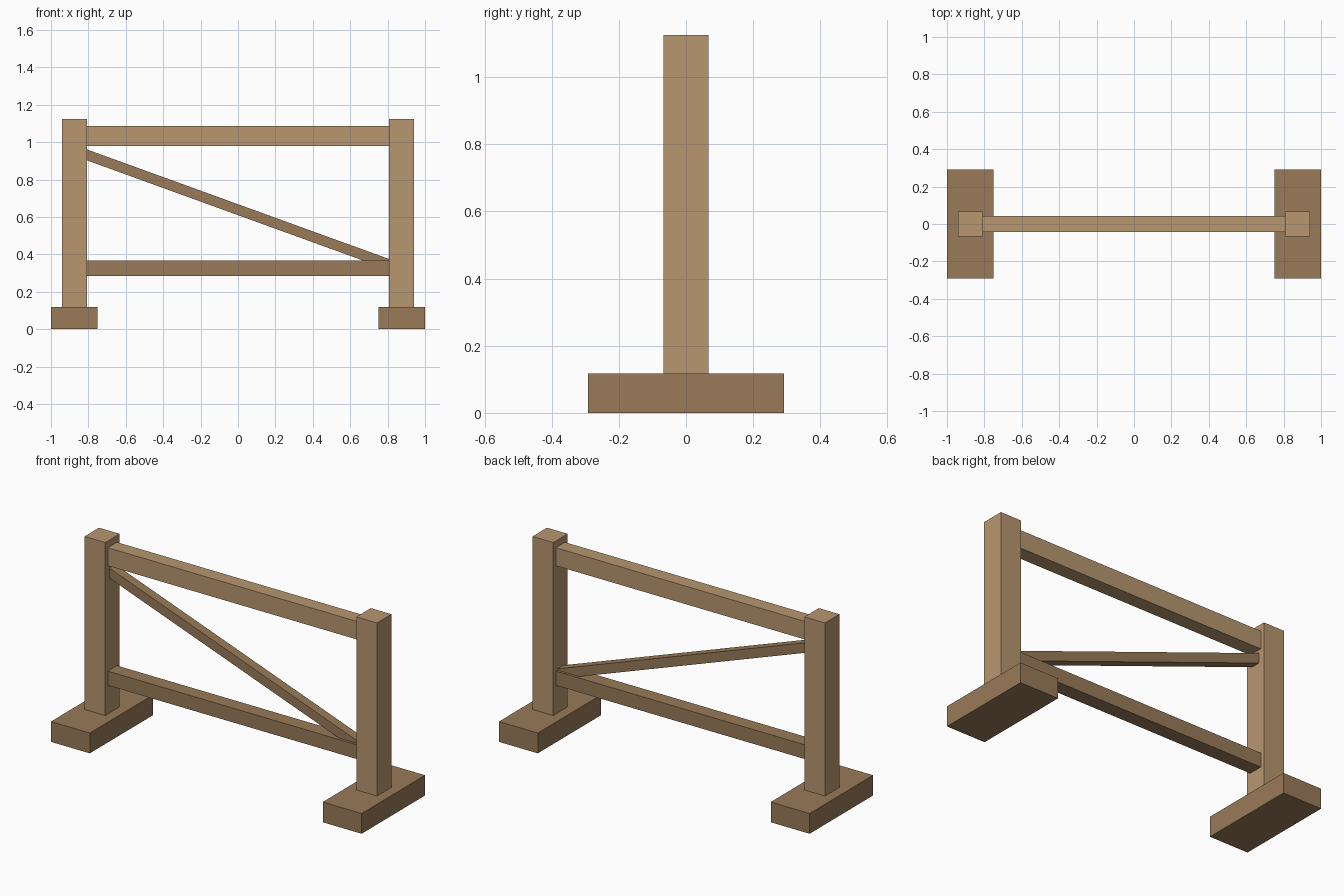
import bpy
from math import atan2, hypot

if "Cube" in bpy.data.objects:
    bpy.data.objects.remove(bpy.data.objects["Cube"])


def material(name, rgb):
    m = bpy.data.materials.new(name)
    m.diffuse_color = (*rgb, 1)
    m.use_nodes = True
    m.node_tree.nodes["Principled BSDF"].inputs["Base Color"].default_value = m.diffuse_color
    return m


light_wood = material("light_wood", (0.48, 0.31, 0.16))
dark_wood = material("dark_wood", (0.32, 0.195, 0.098))


def beam(name, centre, size, mat, tilt=0):
    bpy.ops.mesh.primitive_cube_add(size=1, location=centre)
    ob = bpy.context.object
    ob.name = name
    ob.scale = size
    bpy.ops.object.transform_apply(location=False, rotation=False, scale=True)
    ob.rotation_euler.y = tilt
    ob.data.materials.append(mat)
    return ob


# Feet and posts (posts run through the feet to the ground)
for side, label in ((-1, "left"), (1, "right")):
    beam(label + "_foot", (side * 0.875, 0, 0.059), (0.25, 0.583, 0.118), dark_wood)
    beam(label + "_post", (side * 0.875, 0, 0.5625), (0.133, 0.133, 1.125), light_wood)

# Horizontal rails between the posts
beam("top_rail", (0, 0, 1.033), (1.62, 0.084, 0.105), light_wood)
beam("lower_rail", (0, 0, 0.326), (1.62, 0.084, 0.083), dark_wood)

# Diagonal brace, high on the left and low on the right
run, drop = 1.66, 0.602
beam("diagonal_brace", (0, 0, 0.639), (hypot(run, drop), 0.055, 0.055),
     dark_wood, atan2(drop, run))
